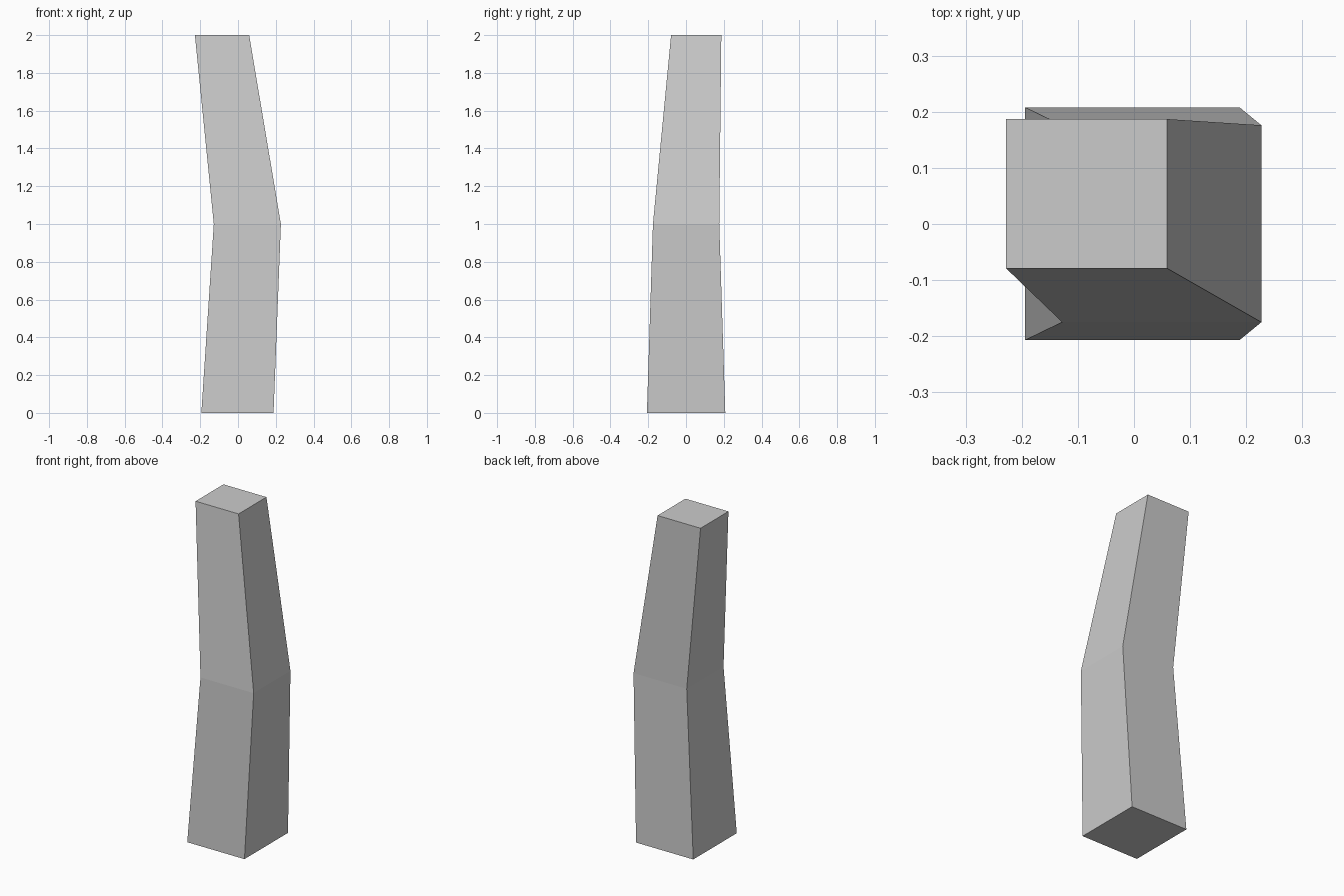
import bpy, bmesh

if "Cube" in bpy.data.objects:
    bpy.data.objects.remove(bpy.data.objects["Cube"])

# Cross-sections of the bent post: z, x min, x max, y min, y max
sections = [
    (0.0, -0.194, 0.188, -0.207, 0.208),
    (1.0, -0.128, 0.227, -0.175, 0.176),
    (2.0, -0.228, 0.059, -0.079, 0.187),
]

bm = bmesh.new()
rings = [[bm.verts.new((x, y, z)) for x, y in ((x0, y0), (x1, y0), (x1, y1), (x0, y1))]
         for z, x0, x1, y0, y1 in sections]

# Side walls
for low, high in zip(rings, rings[1:]):
    for i in range(4):
        j = (i + 1) % 4
        bm.faces.new((low[i], low[j], high[j], high[i]))

# End caps
bm.faces.new(rings[0][::-1])
bm.faces.new(rings[-1])

mesh = bpy.data.meshes.new("bent_post")
bm.to_mesh(mesh)
bm.free()
bpy.context.collection.objects.link(bpy.data.objects.new("bent_post", mesh))
